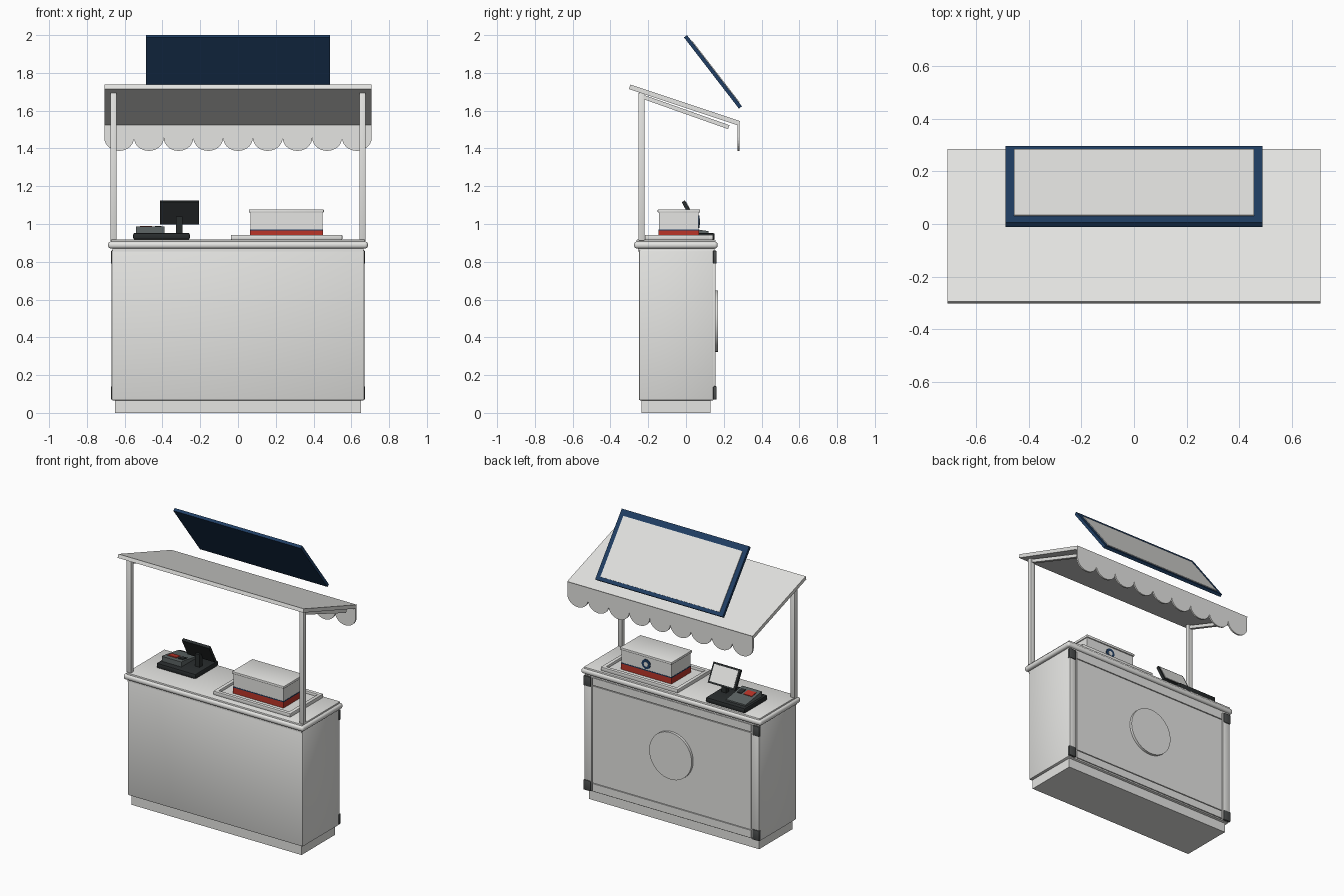
import bpy, bmesh, math
from mathutils import Vector

if "Cube" in bpy.data.objects:
    bpy.data.objects.remove(bpy.data.objects["Cube"])


def material(name, rgb):
    m = bpy.data.materials.new(name)
    m.diffuse_color = (*rgb, 1)
    m.use_nodes = True
    m.node_tree.nodes["Principled BSDF"].inputs["Base Color"].default_value = m.diffuse_color
    return m


WHITE = material("off white", (0.78, 0.78, 0.76))
NAVY = material("navy", (0.014, 0.048, 0.125))
RED = material("red", (0.50, 0.035, 0.022))
BLACK = material("charcoal", (0.022, 0.026, 0.027))
GREY = material("dark grey", (0.07, 0.075, 0.075))
SLATE = material("slate grey", (0.11, 0.13, 0.13))


def finish(bm, name, mat, smooth=False):
    bmesh.ops.recalc_face_normals(bm, faces=bm.faces)
    me = bpy.data.meshes.new(name)
    bm.to_mesh(me)
    bm.free()
    me.materials.append(mat)
    ob = bpy.data.objects.new(name, me)
    bpy.context.collection.objects.link(ob)
    if smooth:
        bpy.ops.object.select_all(action='DESELECT')
        ob.select_set(True)
        bpy.context.view_layer.objects.active = ob
        bpy.ops.object.shade_smooth_by_angle(angle=math.radians(35))
    return ob


def box(name, x, y, z, mat, bevel=0, seg=2):
    """Box from (min, max) ranges, with optional rounded edges."""
    bm = bmesh.new()
    bmesh.ops.create_cube(bm, size=1)
    for v in bm.verts:
        v.co = [(a + b) / 2 + c * (b - a) for (a, b), c in zip((x, y, z), v.co)]
    if bevel:
        bmesh.ops.bevel(bm, geom=bm.edges[:], offset=bevel, segments=seg,
                        profile=0.5, affect='EDGES')
    return finish(bm, name, mat, bevel > 0)


def prism(name, pts, x, mat):
    """Side profile of (y, z) points extruded across x."""
    bm = bmesh.new()
    f = bm.faces.new([bm.verts.new((x[0], py, pz)) for py, pz in pts])
    r = bmesh.ops.extrude_face_region(bm, geom=[f])
    bmesh.ops.translate(bm, vec=(x[1] - x[0], 0, 0),
                        verts=[v for v in r["geom"] if isinstance(v, bmesh.types.BMVert)])
    return finish(bm, name, mat)


def slab(name, a, b, t, x, mat):
    """Tilted slab: upper surface runs from a to b in (y, z), thickness t below it."""
    a, b = Vector(a), Vector(b)
    d = (b - a).normalized()
    n = Vector((d.y, -d.x)) * t
    return prism(name, [a, b, b + n, a + n], x, mat)


def disc(name, x, z, r, y, mat, seg=48):
    """Round plate standing upright and facing the customer side."""
    bm = bmesh.new()
    vs = [bm.verts.new((x + r * math.cos(i * math.tau / seg), y[0],
                        z + r * math.sin(i * math.tau / seg))) for i in range(seg)]
    res = bmesh.ops.extrude_face_region(bm, geom=[bm.faces.new(vs)])
    bmesh.ops.translate(bm, vec=(0, y[1] - y[0], 0),
                        verts=[v for v in res["geom"] if isinstance(v, bmesh.types.BMVert)])
    return finish(bm, name, mat, True)


# Counter: plinth, body, skirt moulding and layered worktop
box("plinth", (-0.65, 0.65), (-0.235, 0.13), (0, 0.07), WHITE)
box("counter_body", (-0.67, 0.67), (-0.25, 0.148), (0.065, 0.865), WHITE, 0.01)
box("worktop_underlip", (-0.665, 0.665), (-0.255, 0.152), (0.855, 0.88), WHITE)
box("worktop_bead", (-0.688, 0.688), (-0.275, 0.168), (0.87, 0.907), WHITE, 0.016, 4)
box("worktop", (-0.672, 0.672), (-0.262, 0.157), (0.885, 0.917), WHITE, 0.004)

# Customer-side panel with frame, corner brackets and round plaque
box("panel_face", (-0.605, 0.605), (0.14, 0.153), (0.135, 0.80), WHITE)
box("panel_rail_bottom", (-0.605, 0.605), (0.14, 0.156), (0.075, 0.128), WHITE)
box("panel_rail_top", (-0.605, 0.605), (0.14, 0.156), (0.807, 0.858), WHITE)
for s, side in ((-1, "left"), (1, "right")):
    xs = sorted((s * 0.612, s * 0.668))
    box("panel_stile_" + side, xs, (0.13, 0.157), (0.075, 0.858), WHITE, 0.005)
    bx = sorted((s * 0.617, s * 0.673))
    for z, lvl in (((0.07, 0.142), "bottom"), ((0.79, 0.86), "top")):
        box(f"corner_bracket_{lvl}_{side}", bx, (0.143, 0.162), z, GREY, 0.006)
disc("plaque", 0, 0.485, 0.162, (0.148, 0.170), WHITE, 64)

# Canopy posts and sloping arms
for s, side in ((-1, "left"), (1, "right")):
    xs = sorted((s * 0.642, s * 0.676))
    box("canopy_post_" + side, xs, (-0.252, -0.219), (0.91, 1.695), WHITE, 0.005)
    slab("canopy_arm_" + side, (-0.222, 1.683), (0.23, 1.523), 0.022,
         sorted((s * 0.648, s * 0.67)), WHITE)

# Canopy roof
slab("canopy_roof", (-0.294, 1.738), (0.285, 1.545), 0.025, (-0.708, 0.708), WHITE)

# Scalloped valance
N, W, R = 9, 1.416, 0.0787
bm = bmesh.new()
outline = [(-W / 2, 1.54)]
for k in range(N):
    cx = -W / 2 + (k + 0.5) * W / N
    for i in range(0 if k == 0 else 1, 15):
        a = math.pi + math.pi * i / 14
        outline.append((cx + R * math.cos(a), 1.457 + 0.07 * math.sin(a)))
outline.append((W / 2, 1.54))
face = bm.faces.new([bm.verts.new((px, 0.272, pz)) for px, pz in outline])
ext = bmesh.ops.extrude_face_region(bm, geom=[face])
bmesh.ops.translate(bm, vec=(0, 0.011, 0),
                    verts=[v for v in ext["geom"] if isinstance(v, bmesh.types.BMVert)])
bmesh.ops.triangulate(bm, faces=[f for f in bm.faces if len(f.verts) > 4])
finish(bm, "valance", WHITE)

# Tilted sign board: frame with a pale face plate
top, low = Vector((0.005, 2.0)), Vector((0.296, 1.623))
run = (low - top).normalized()
up = Vector((-run.y, run.x))
slab("sign_frame", top, low, 0.02, (-0.487, 0.487), NAVY)
slab("sign_face", top + run * 0.042 + up * 0.004, low - run * 0.024 + up * 0.004,
     0.008, (-0.455, 0.455), WHITE)

# Serving tray with raised rim
box("tray_base", (-0.03, 0.545), (-0.213, 0.135), (0.915, 0.925), WHITE)
for y in (-0.205, 0.13):
    box("tray_rim_long", (-0.037, 0.552), (y - 0.013, y + 0.013), (0.917, 0.943), WHITE, 0.004)
for x in (-0.024, 0.539):
    box("tray_rim_short", (x - 0.013, x + 0.013), (-0.205, 0.13), (0.917, 0.943), WHITE, 0.004)

# Food box with red band, navy line, lid and round badge
box("box_body", (0.065, 0.447), (-0.143, 0.067), (0.925, 1.065), WHITE)
box("box_red_band", (0.063, 0.449), (-0.145, 0.069), (0.926, 0.966), RED)
box("box_navy_line", (0.063, 0.449), (-0.145, 0.069), (0.966, 0.972), NAVY)
box("box_lid", (0.058, 0.454), (-0.150, 0.075), (1.06, 1.078), WHITE, 0.004)
disc("badge", 0.256, 1.012, 0.033, (0.066, 0.071), NAVY, 32)
disc("badge_centre", 0.256, 1.012, 0.016, (0.070, 0.073), WHITE, 24)

# Till: base, keypad wedge, red key, stand and tilted screen
box("till_base", (-0.555, -0.255), (-0.10, 0.152), (0.917, 0.953), BLACK, 0.010)
prism("till_keypad", [(-0.06, 0.95), (0.12, 0.95), (0.12, 0.962), (-0.04, 0.987), (-0.06, 0.987)],
      (-0.54, -0.39), SLATE)
slab("till_red_key", (-0.025, 0.989), (0.025, 0.981), 0.006, (-0.52, -0.455), RED)
slab("till_printer_slot", (-0.025, 0.989), (0.025, 0.981), 0.006, (-0.44, -0.405), BLACK)
box("screen_stand", (-0.328, -0.294), (0.0, 0.03), (0.945, 1.04), BLACK)
s_top, s_low = Vector((-0.006, 1.125)), Vector((0.058, 1.005))
slab("screen_case", s_top, s_low, 0.019, (-0.414, -0.206), BLACK)
d = (s_low - s_top).normalized()
n = Vector((-d.y, d.x)) * 0.003
slab("screen_glass", s_top + d * 0.012 + n, s_low - d * 0.012 + n, 0.006,
     (-0.402, -0.218), WHITE)
